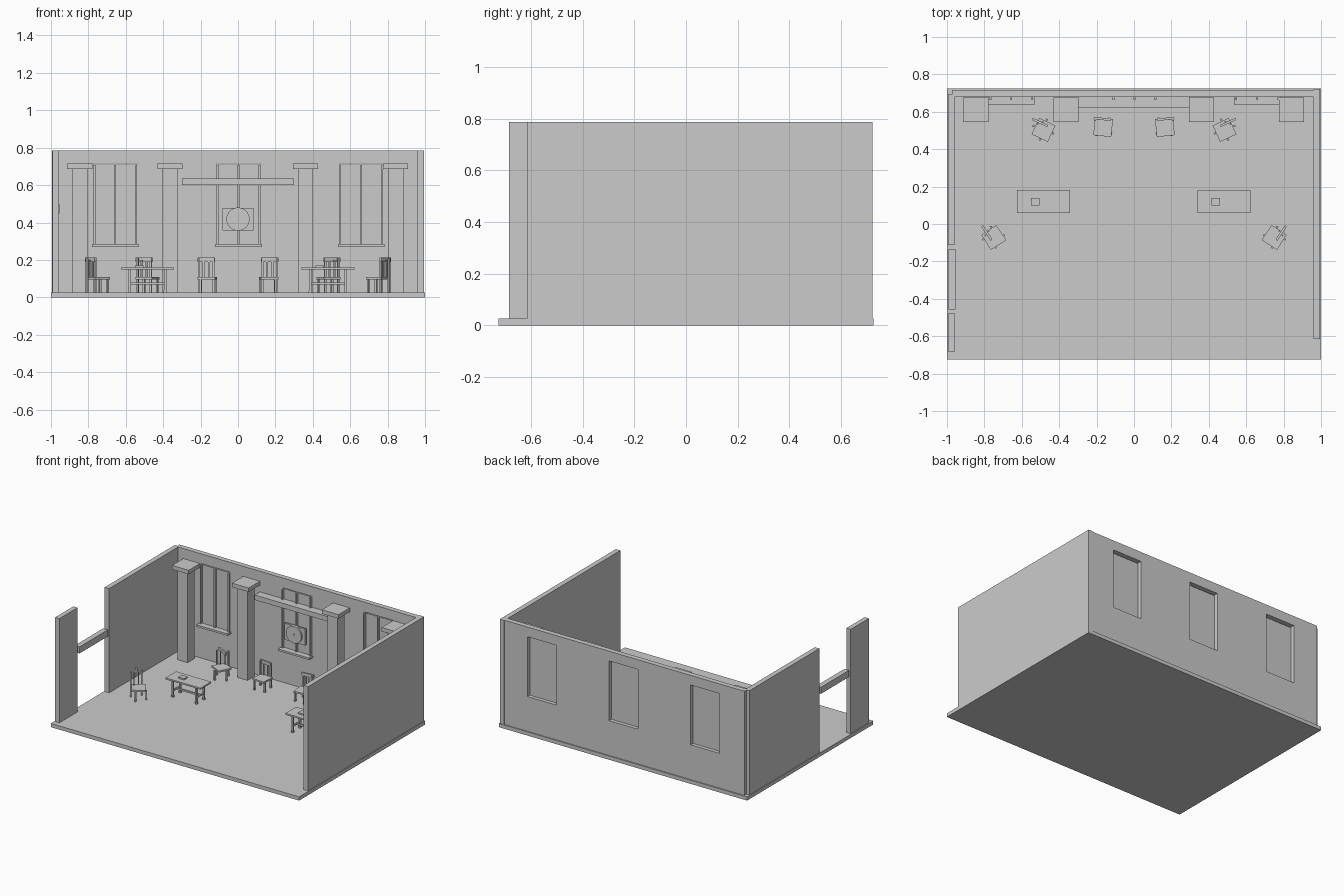
import bpy, math
from mathutils import Vector, Matrix


def box(name, x0, x1, y0, y1, z0, z1, rot=0.0):
    """Axis-aligned box from extents, optionally spun about its own centre."""
    bpy.ops.mesh.primitive_cube_add(size=1, location=((x0 + x1) / 2, (y0 + y1) / 2, (z0 + z1) / 2))
    o = bpy.context.object
    o.name = name
    o.data.transform(Matrix.Diagonal((x1 - x0, y1 - y0, z1 - z0, 1)))
    o.rotation_euler[2] = rot
    return o


def disc(name, r, y0, y1, z, n=32):
    bpy.ops.mesh.primitive_cylinder_add(vertices=n, radius=r, depth=y1 - y0,
                                        location=(0, (y0 + y1) / 2, z),
                                        rotation=(math.pi / 2, 0, 0))
    o = bpy.context.object
    o.name = name
    bpy.ops.object.shade_smooth_by_angle()
    return o


F, TOP = 0.027, 0.786          # floor level and wall top
WY0, WY1 = 0.68, 0.717         # back wall thickness

# floor and side walls, left one with a doorway
box("floor", -1, 1, -0.725, 0.725, 0, F)
box("right_wall", 0.959, 0.995, -0.615, 0.722, F, TOP)
box("left_wall_rear", -0.995, -0.959, -0.113, 0.692, F, TOP)
box("left_wall_front", -0.993, -0.959, -0.685, -0.477, F, TOP)
box("door_lintel", -0.993, -0.955, -0.458, -0.134, 0.447, 0.495)

# back wall: dado, header and panels between windows
box("back_wall_lower", -0.973, 0.961, WY0, WY1, F, 0.28)
box("back_wall_header", -0.973, 0.961, WY0, WY1, 0.715, TOP)
windows = (-0.656, 0.002, 0.659)
hw = 0.117
edges = [-0.973] + [e for c in windows for e in (c - hw, c + hw)] + [0.961]
for a, b in zip(edges[::2], edges[1::2]):
    box("back_wall_panel", a, b, WY0, WY1, 0.28, 0.715)

# windows: pane, mullions, sill
for c in windows:
    box("window_pane", c - 0.115, c + 0.115, 0.682, 0.69, 0.28, 0.709)
    for dx in (-0.112, 0, 0.112):
        box("window_bar", c + dx - 0.005, c + dx + 0.005, 0.664, 0.682, 0.285, 0.708)
    box("window_sill", c - 0.125, c + 0.125, 0.637, WY0, 0.27, 0.284)

# columns with slab capitals
for c in (-0.846, -0.363, 0.361, 0.843):
    box("column", c - 0.041, c + 0.041, 0.57, 0.652, F, 0.69)
    box("capital", c - 0.067, c + 0.067, 0.545, 0.675, 0.687, 0.716)

# hanging beam and wall disc on its board
box("beam", -0.3, 0.3, 0.62, WY0, 0.6, 0.636)
box("disc_board", -0.083, 0.083, 0.652, 0.667, 0.358, 0.477)
disc("wall_disc", 0.062, 0.64, 0.653, 0.418)
disc("disc_boss", 0.006, 0.634, 0.641, 0.418, 12)


# tables
def table(cx, cy=0.12):
    box("table_top", cx - 0.141, cx + 0.141, cy - 0.061, cy + 0.061, 0.149, 0.16)
    for sx in (-1, 1):
        for sy in (-1, 1):
            x, y = cx + sx * 0.095, cy + sy * 0.042
            box("table_leg", x - 0.006, x + 0.006, y - 0.006, y + 0.006, F, 0.149)
            box("table_foot", x - 0.008, x + 0.008, y - 0.008, y + 0.008, F, 0.037)
        x = cx + sx * 0.095
        box("table_end_rail", x - 0.005, x + 0.005, cy - 0.042, cy + 0.042, 0.068, 0.078)
    box("table_stretcher", cx - 0.1, cx + 0.1, cy - 0.006, cy + 0.006, 0.068, 0.08)
    box("table_box", cx - 0.067, cx - 0.02, cy - 0.02, cy + 0.02, 0.16, 0.17)


table(-0.484)
table(0.481)


# chairs: parts are laid out around the centre by +angle, each turned by -angle
def chair(cx, cy, angle):
    t = math.radians(angle)
    spin = Matrix.Rotation(t, 3, 'Z')

    def part(name, x, y, z0, z1, w, d):
        p = spin @ Vector((x, y, 0))
        box(name, cx + p.x - w / 2, cx + p.x + w / 2,
            cy + p.y - d / 2, cy + p.y + d / 2, z0, z1, -t)

    part("seat", 0, 0, 0.096, 0.108, 0.096, 0.096)
    for sx in (-1, 1):
        part("front_leg", sx * 0.039, -0.039, F, 0.097, 0.011, 0.011)
        part("back_post", sx * 0.039, 0.042, F, 0.208, 0.011, 0.011)
        part("back_slat", sx * 0.015, 0.042, 0.107, 0.2, 0.009, 0.006)
    part("top_rail", 0, 0.044, 0.19, 0.213, 0.092, 0.012)


for s in (-1, 1):
    chair(s * 0.484, 0.503, -s * 25)
    chair(s * 0.165, 0.518, -s * 6)
    chair(s * 0.75, -0.072, -s * 57)
